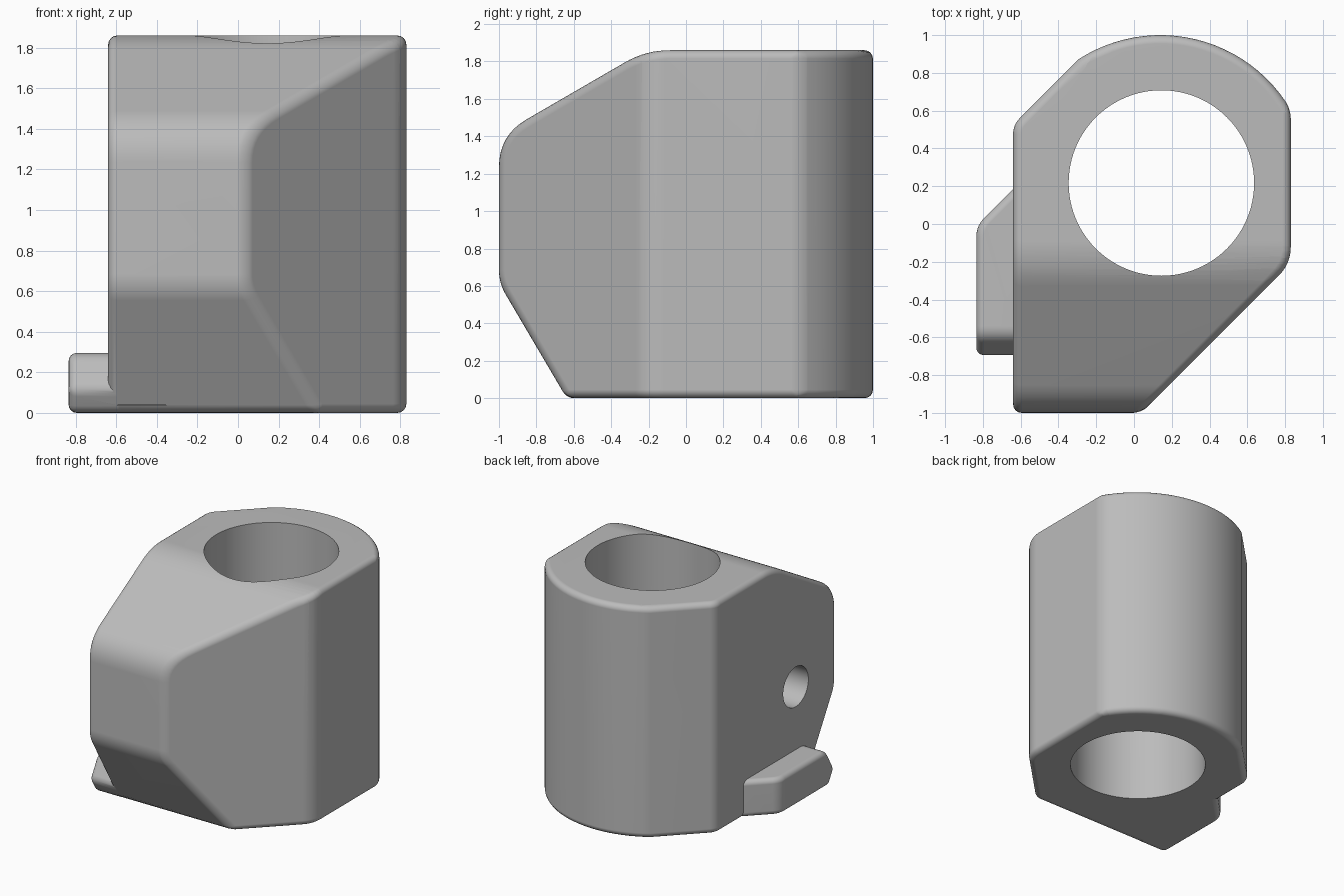
import bpy, bmesh, math
from mathutils import Vector

cube = bpy.data.objects.get("Cube")
if cube:
    bpy.data.objects.remove(cube)

grey = bpy.data.materials.new("plain_grey")
grey.use_nodes = True
grey.diffuse_color = (0.5, 0.5, 0.5, 1)
grey.node_tree.nodes["Principled BSDF"].inputs["Base Color"].default_value = (0.5, 0.5, 0.5, 1)


def outline(corners, steps=8):
    """Polygon from (a, b, tangent length) corners, rounding where the length is not 0."""
    pts = []
    for i, (a, b, cut) in enumerate(corners):
        p = Vector((a, b))
        if not cut:
            pts.append(p)
            continue
        before = Vector(corners[i - 1][:2])
        after = Vector(corners[(i + 1) % len(corners)][:2])
        start = p + (before - p).normalized() * cut
        end = p + (after - p).normalized() * cut
        for k in range(steps + 1):
            t = k / steps
            pts.append(start * (1 - t) ** 2 + p * 2 * t * (1 - t) + end * t * t)
    return pts


def prism(name, pts, axis, low, high):
    """Extrude an outline along x (outline in y, z) or along z (outline in x, y)."""
    bm = bmesh.new()

    def place(p, d):
        return (d, p.x, p.y) if axis == "x" else (p.x, p.y, d)

    face = bm.faces.new([bm.verts.new(place(p, low)) for p in pts])
    grown = bmesh.ops.extrude_face_region(bm, geom=[face])["geom"]
    shift = Vector((high - low, 0, 0)) if axis == "x" else Vector((0, 0, high - low))
    bmesh.ops.translate(bm, vec=shift, verts=[g for g in grown if isinstance(g, bmesh.types.BMVert)])
    bmesh.ops.recalc_face_normals(bm, faces=bm.faces)
    mesh = bpy.data.meshes.new(name)
    bm.to_mesh(mesh)
    bm.free()
    mesh.materials.append(grey)
    obj = bpy.data.objects.new(name, mesh)
    bpy.context.collection.objects.link(obj)
    return obj


def bake(obj):
    graph = bpy.context.evaluated_depsgraph_get()
    mesh = bpy.data.meshes.new_from_object(obj.evaluated_get(graph))
    obj.modifiers.clear()
    obj.data = mesh


def combine(obj, other, operation):
    mod = obj.modifiers.new(operation, "BOOLEAN")
    mod.operation, mod.solver, mod.object = operation, "EXACT", other
    bake(obj)
    bpy.data.objects.remove(other)


def round_edges(obj, width):
    mod = obj.modifiers.new("round", "BEVEL")
    mod.width, mod.segments = width, 4
    mod.limit_method, mod.angle_limit = "ANGLE", math.radians(22)
    mod.use_clamp_overlap = False
    bake(obj)


def circle(a, b, radius, count):
    return [Vector((a + radius * math.cos(math.tau * i / count),
                    b + radius * math.sin(math.tau * i / count))) for i in range(count)]


# Clamp body: plan shape with a round back, trimmed by the side silhouette
back_arc = [(0.14 + 0.8 * math.cos(math.radians(a)), 0.2 + 0.8 * math.sin(math.radians(a)), 0)
            for a in [30.4 + 92.4 * i / 24 for i in range(25)]]
plan = outline([(-0.64, -1, 0), (0.04, -1, 0), (0.83, -0.21, 0.09)] + back_arc + [(-0.64, 0.525, 0.05)])
body = prism("clamp_body", plan, "z", 0, 1.86)
side = outline([(1.2, 0, 0), (1.2, 1.86, 0), (-0.215, 1.86, 0.13), (-1, 1.405, 0.17),
                (-1, 0.615, 0.07), (-0.638, 0, 0)])
combine(body, prism("side_trim", side, "x", -2, 2), "INTERSECT")
round_edges(body, 0.045)

# Side tab: low foot with a slanted rear corner and a pointed nose
tab_plan = outline([(-0.835, -1, 0), (-0.55, -1, 0), (-0.55, 0.275, 0), (-0.835, -0.01, 0.06)])
tab = prism("side_tab", tab_plan, "z", 0, 0.295)
tab_side = outline([(0.5, 0, 0), (0.5, 0.295, 0), (-0.6, 0.295, 0.06), (-0.705, 0.115, 0), (-0.638, 0, 0)])
combine(tab, prism("tab_trim", tab_side, "x", -2, 2), "INTERSECT")
round_edges(tab, 0.04)
# Keep the buried end of the tab inside the body
combine(tab, prism("tab_end_trim", outline([(-1, -1, 0), (1, -1, 0), (1, 1, 0), (-1, 1, 0)]),
                   "x", -1, -0.59), "INTERSECT")
combine(body, tab, "UNION")

# Main bore and blind screw hole
combine(body, prism("bore_cutter", circle(0.145, 0.217, 0.491, 96), "z", -1, 3), "DIFFERENCE")
combine(body, prism("screw_cutter", circle(-0.48, 0.8, 0.16, 48), "x", -1, 0), "DIFFERENCE")

# Smooth shading with crisp rims
bpy.ops.object.select_all(action="DESELECT")
body.select_set(True)
bpy.context.view_layer.objects.active = body
bpy.ops.object.shade_smooth_by_angle(angle=math.radians(30))
weighted = body.modifiers.new("even_shading", "WEIGHTED_NORMAL")
weighted.keep_sharp = True
